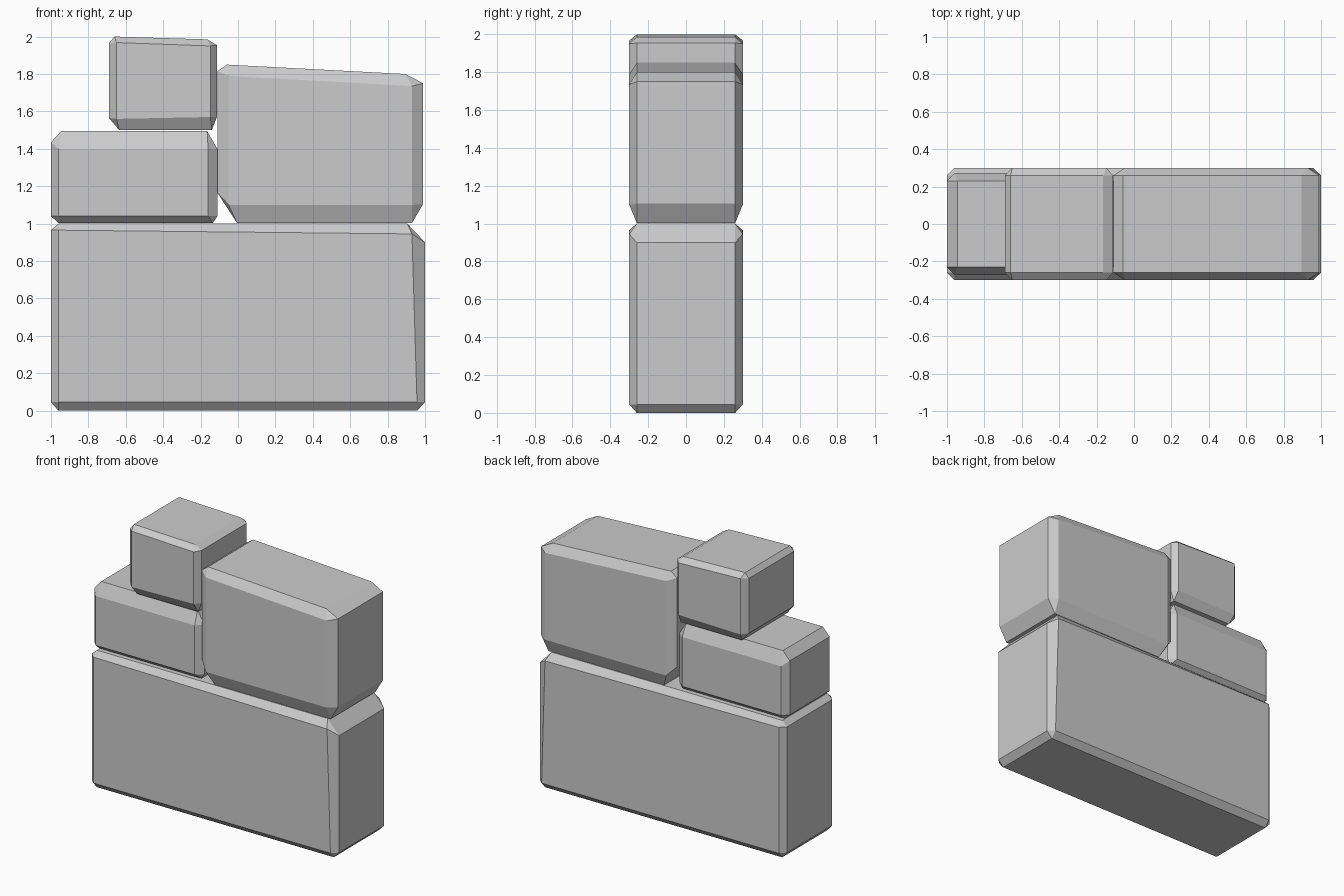
import bpy, bmesh
from itertools import product

if "Cube" in bpy.data.objects:
    bpy.data.objects.remove(bpy.data.objects["Cube"])


def stone(name, depth, inner, face, top, bottom, left, right):
    """Chamfered block. face: front corners (bl, br, tl, tr) as (x, z).
    top/bottom: (x, z) at left and right. left/right: (x, low z, high z)."""
    bm = bmesh.new()
    v = {}
    for sx, sy, sz in product((0, 1), repeat=3):
        s = 1 if sy else -1
        fx, fz = face[sz * 2 + sx]
        side = (left, right)[sx]
        cap = (bottom, top)[sz][sx]
        c = (sx, sy, sz)
        v[c, 0] = bm.verts.new((side[0], s * inner, side[1 + sz]))
        v[c, 1] = bm.verts.new((fx, s * depth, fz))
        v[c, 2] = bm.verts.new((cap[0], s * inner, cap[1]))
        # corner triangle
        bm.faces.new([v[c, a] for a in range(3)])

    def corner(axis, a, b, d):
        c = [0, 0, 0]
        c[axis], c[(axis + 1) % 3], c[(axis + 2) % 3] = a, b, d
        return tuple(c)

    for axis in range(3):
        p, q = (axis + 1) % 3, (axis + 2) % 3
        # flat sides
        for a in (0, 1):
            loop = ((0, 0), (1, 0), (1, 1), (0, 1))
            bm.faces.new([v[corner(axis, a, b, d), axis] for b, d in loop])
        # edge chamfers
        for b, d in product((0, 1), repeat=2):
            c0, c1 = corner(axis, 0, b, d), corner(axis, 1, b, d)
            bm.faces.new([v[c0, p], v[c1, p], v[c1, q], v[c0, q]])
    bmesh.ops.recalc_face_normals(bm, faces=bm.faces)
    mesh = bpy.data.meshes.new(name)
    bm.to_mesh(mesh)
    bm.free()
    obj = bpy.data.objects.new(name, mesh)
    bpy.context.collection.objects.link(obj)


# Large foundation stone
stone("base_stone", 0.30, 0.26,
      face=((-0.96, 0.045), (0.957, 0.045), (-0.96, 0.965), (0.93, 0.945)),
      top=((-0.96, 1.0), (0.905, 1.0)), bottom=((-0.96, 0.0), (0.957, 0.0)),
      left=(-1.0, 0.045, 0.965), right=(1.0, 0.045, 0.90))

# Low stone on the left
stone("left_stone", 0.272, 0.23,
      face=((-0.96, 1.04), (-0.16, 1.04), (-0.96, 1.40), (-0.16, 1.40)),
      top=((-0.945, 1.495), (-0.165, 1.495)), bottom=((-0.96, 1.003), (-0.135, 1.003)),
      left=(-1.0, 1.04, 1.435), right=(-0.11, 1.04, 1.40))

# Tall stone on the right
stone("right_stone", 0.30, 0.26,
      face=((-0.05, 1.10), (0.93, 1.10), (-0.05, 1.79), (0.93, 1.735)),
      top=((-0.06, 1.85), (0.895, 1.80)), bottom=((-0.005, 1.003), (0.93, 1.003)),
      left=(-0.11, 1.165, 1.815), right=(0.99, 1.105, 1.75))

# Small stone at the top
stone("top_stone", 0.30, 0.26,
      face=((-0.65, 1.56), (-0.148, 1.57), (-0.65, 1.968), (-0.148, 1.95)),
      top=((-0.66, 2.0), (-0.165, 1.985)), bottom=((-0.635, 1.5), (-0.14, 1.5)),
      left=(-0.69, 1.565, 1.965), right=(-0.113, 1.57, 1.955))
